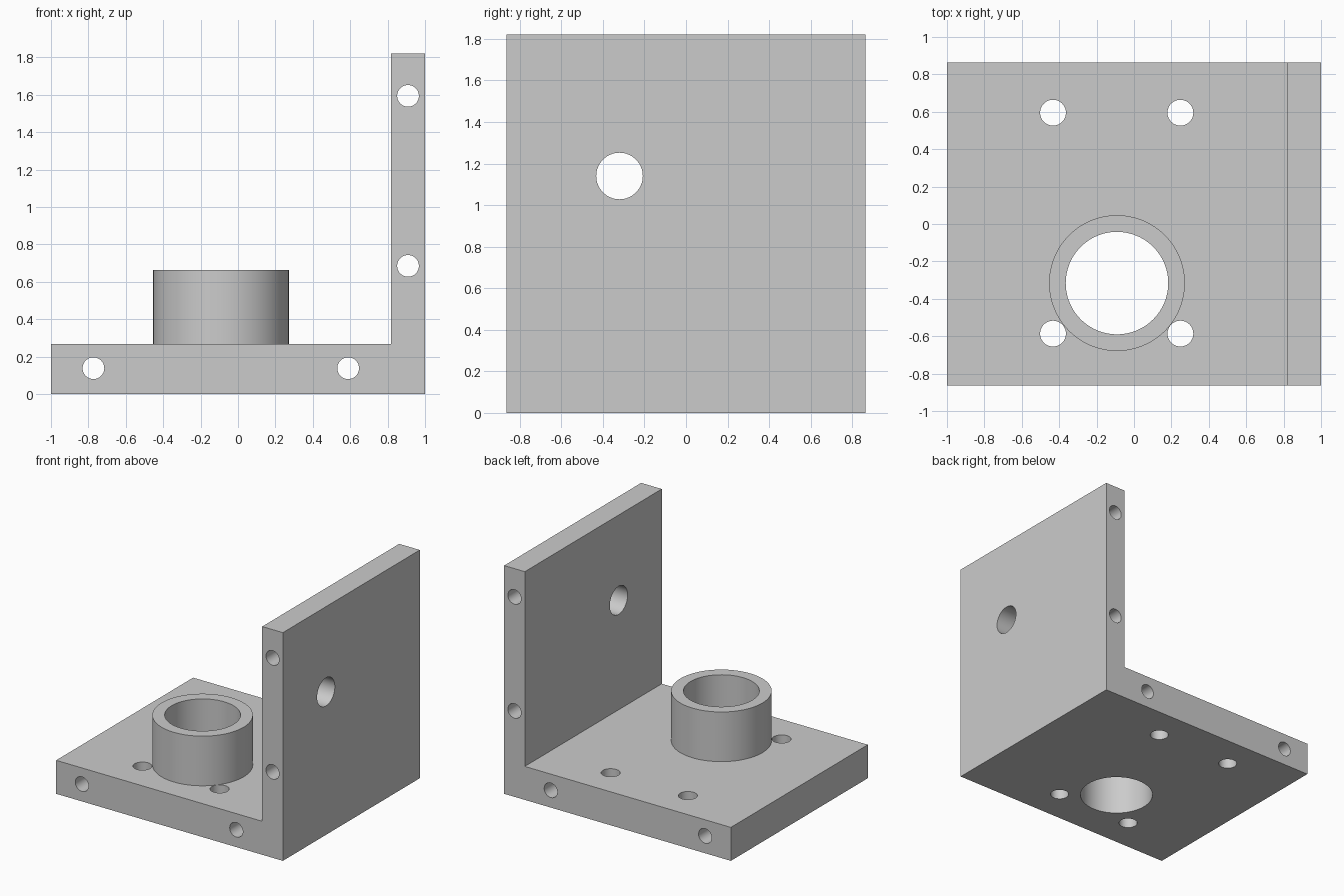
import bpy
import bmesh
import math
from mathutils import Vector

cube = bpy.data.objects.get("Cube")
if cube:
    bpy.data.objects.remove(cube, do_unlink=True)

HALF_DEPTH = 0.863
BASE_TOP = 0.267
WALL_IN = 0.818
HEIGHT = 1.82
BOSS_X, BOSS_Y = -0.091, -0.316

grey = bpy.data.materials.new("plain grey")
grey.use_nodes = True
colour = (0.6, 0.6, 0.6, 1)
grey.diffuse_color = colour
grey.node_tree.nodes["Principled BSDF"].inputs["Base Color"].default_value = colour


def new_object(name, bm):
    mesh = bpy.data.meshes.new(name)
    bmesh.ops.recalc_face_normals(bm, faces=bm.faces)
    bm.to_mesh(mesh)
    bm.free()
    obj = bpy.data.objects.new(name, mesh)
    mesh.materials.append(grey)
    bpy.context.collection.objects.link(obj)
    return obj


def cylinder(name, start, end, radius, sides=64):
    """Closed cylinder running between two points."""
    start, end = Vector(start), Vector(end)
    axis = end - start
    bm = bmesh.new()
    bmesh.ops.create_cone(bm, cap_ends=True, segments=sides, radius1=radius,
                          radius2=radius, depth=axis.length)
    obj = new_object(name, bm)
    turn = axis.to_track_quat('Z', 'Y').to_matrix().to_4x4()
    obj.data.transform(turn)
    obj.data.transform(turn.Translation((start + end) / 2))
    return obj


def combine(target, tool, operation):
    """Apply a boolean and discard the tool object."""
    tool.hide_render = True
    mod = target.modifiers.new(operation.lower(), 'BOOLEAN')
    mod.operation = operation
    mod.solver = 'EXACT'
    mod.object = tool
    bpy.ops.object.select_all(action='DESELECT')
    bpy.context.view_layer.objects.active = target
    target.select_set(True)
    bpy.ops.object.modifier_apply(modifier=mod.name)
    bpy.data.objects.remove(tool, do_unlink=True)


# L-shaped bracket: base plate and upright wall
profile = [(-1, 0), (1, 0), (1, HEIGHT), (WALL_IN, HEIGHT), (WALL_IN, BASE_TOP), (-1, BASE_TOP)]
bm = bmesh.new()
face = bm.faces.new([bm.verts.new((x, -HALF_DEPTH, z)) for x, z in profile])
side = bmesh.ops.extrude_face_region(bm, geom=[face])
moved = [v for v in side["geom"] if isinstance(v, bmesh.types.BMVert)]
bmesh.ops.translate(bm, verts=moved, vec=(0, 2 * HALF_DEPTH, 0))
bracket = new_object("angle_bracket", bm)

# Round boss on the base
boss = cylinder("boss", (BOSS_X, BOSS_Y, 0.1), (BOSS_X, BOSS_Y, 0.663), 0.363, 96)
combine(bracket, boss, 'UNION')

# Bore through boss and base
bore = cylinder("bore", (BOSS_X, BOSS_Y, -1), (BOSS_X, BOSS_Y, 1), 0.274, 96)
combine(bracket, bore, 'DIFFERENCE')

# Four vertical holes in the base
for x in (-0.433, 0.248):
    for y in (-0.586, 0.595):
        combine(bracket, cylinder("base_hole", (x, y, -1), (x, y, 0.5), 0.069), 'DIFFERENCE')

# Long holes from front to back through base and wall
for x, z in ((-0.773, 0.138), (0.589, 0.138), (0.909, 0.685), (0.909, 1.594)):
    combine(bracket, cylinder("long_hole", (x, -1, z), (x, 1, z), 0.058), 'DIFFERENCE')

# Sideways hole through the wall
combine(bracket, cylinder("wall_hole", (0.6, -0.32, 1.14), (1.2, -0.32, 1.14), 0.112), 'DIFFERENCE')

bpy.ops.object.shade_smooth_by_angle(angle=math.radians(30))
